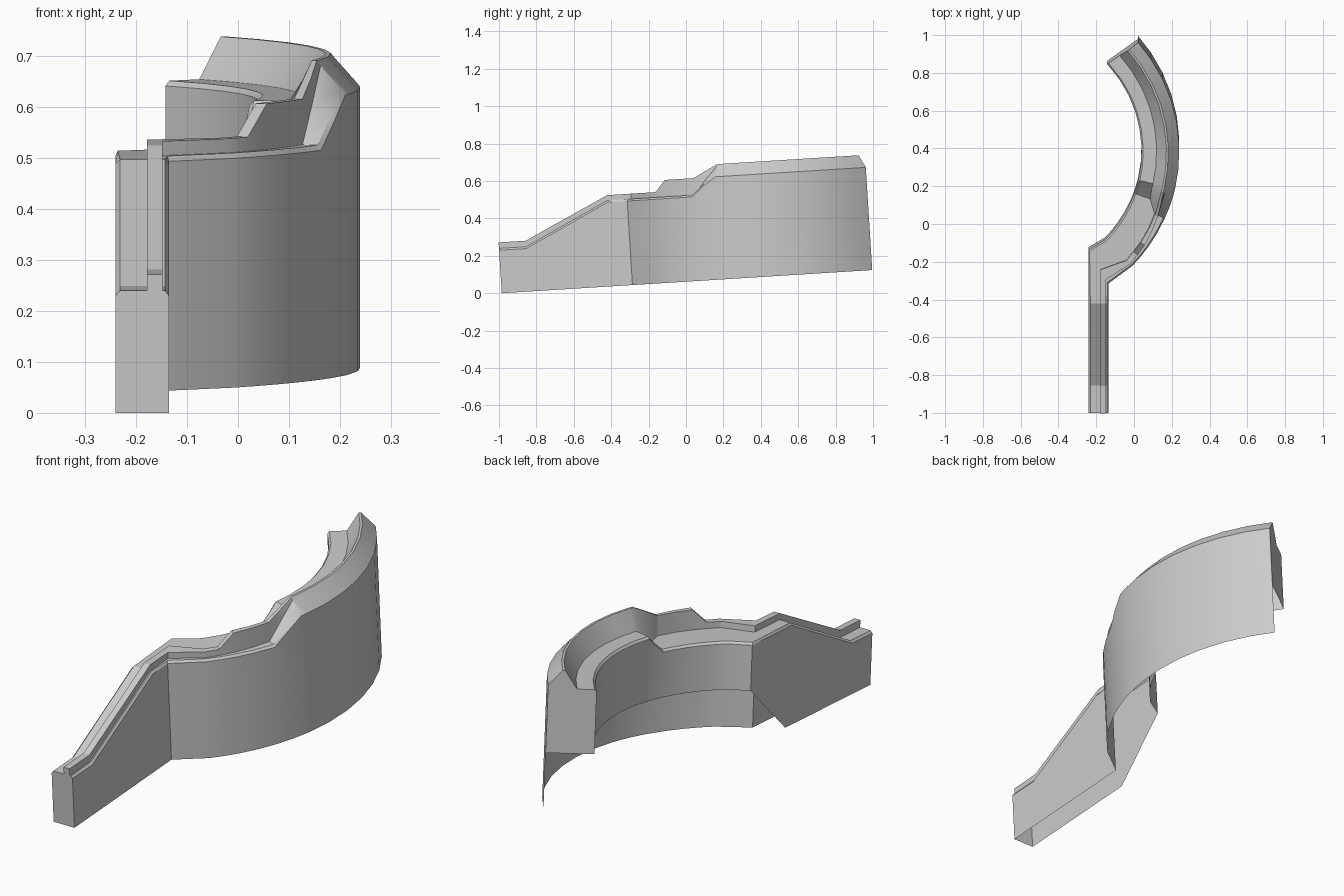
import bpy, bmesh, math
from mathutils import Vector, Matrix

if "Cube" in bpy.data.objects:
    bpy.data.objects.remove(bpy.data.objects["Cube"])

CENTRE, R_OUT, R_IN = Vector((-0.638, 0.42)), 0.878, 0.678
SKIRT = 0.247          # underside height of the inner wall on the bend


def polar(r, deg):
    a = math.radians(deg)
    return CENTRE + Vector((r * math.cos(a), r * math.sin(a)))


def section(o, i, offs, heights, foot):
    """Cross-section from inner foot over the top to outer foot."""
    d3, d4, d5, d6 = offs
    hw, hr, h6, h8 = heights
    w = (i - o).length
    pts = [(w, foot), (w, hw - 0.01), (w - 0.009, hw), (d3, hw), (d4, hr),
           (d5, hr), (d6, h6), (0.008, h8 + 0.01), (0, h8),
           (0, min(SKIRT, h8 - 0.01) if foot else 0.12), (0, 0)]
    n = (i - o).normalized()
    return [Vector((*(o + n * d), z)) for d, z in pts]


sections = []

# straight sloping leg
strip = (0.043, 0.043, 0.013, 0.013)
low, high = (0.24, 0.272, 0.24, 0.23), (0.46, 0.488, 0.46, 0.45)
for y, h in ((-0.985, low), (-0.84, low), (-0.39, high)):
    sections.append(section(Vector((-0.135, y)), Vector((-0.24, y)), strip, h, 0))
# mitred corner
sections.append(section(Vector((-0.135, -0.285)), Vector((-0.24, -0.105)),
                        [d * 2 for d in strip], high, SKIRT))

# bend: angle, offsets from outer face, heights (walkway, ridge, shelf, outer edge)
parapet, p_high = (0.12, 0.068, 0.058, 0.05), (0.535, 0.617, 0.607, 0.55)
bend = [
    (-44.2, (0.045, 0.045, 0.016, 0.016), high),
    (-40, (0.048, 0.048, 0.02, 0.02), high),
    (-35.6, (0.05, 0.05, 0.024, 0.024), (0.46, 0.55, 0.46, 0.45)),
    (-30, (0.053, 0.053, 0.032, 0.032), (0.46, 0.55, 0.46, 0.45)),
    (-24.2, (0.06, 0.058, 0.04, 0.04), (0.46, 0.55, 0.46, 0.45)),
    (-19.5, (0.11, 0.065, 0.05, 0.046), (0.46, 0.585, 0.54, 0.505)),
    (-15, (0.12, 0.068, 0.058, 0.05), (0.51, 0.617, 0.607, 0.55)),
    (-13, parapet, p_high),
] + [(a, parapet, p_high) for a in (-6, 2, 10, 18, 26, 34)]
for a, offs, h in bend:
    sections.append(section(polar(R_OUT, a), polar(R_IN, a), offs, h, SKIRT))
sections.append(section(polar(R_OUT, 41.3), polar(R_IN, 43), parapet, p_high, SKIRT))

# loft, open underneath
bm = bmesh.new()
rings = [[bm.verts.new(p) for p in s] for s in sections]
for a, b in zip(rings, rings[1:]):
    for k in range(len(a) - 1):
        bm.faces.new((a[k], a[k + 1], b[k + 1], b[k]))
# inner wall foot: slanted cut just before the corner
cut = [bm.verts.new((-0.24, -0.37, 0))]
bm.faces.new((rings[2][0], rings[3][0], cut[0]))
# end caps
bm.faces.new(rings[0])
bm.faces.new(rings[-1][:10])
bmesh.ops.recalc_face_normals(bm, faces=bm.faces)

# tilt the whole wall uphill
pivot = Vector((0, -0.985, 0))
tilt = Matrix.Rotation(math.atan(0.0625), 4, 'X')
bmesh.ops.transform(bm, verts=bm.verts,
                    matrix=Matrix.Translation(pivot) @ tilt @ Matrix.Translation(-pivot))

mesh = bpy.data.meshes.new("curved_wall")
bm.to_mesh(mesh)
bm.free()
wall = bpy.data.objects.new("curved_wall", mesh)
bpy.context.collection.objects.link(wall)
bpy.context.view_layer.objects.active = wall
wall.select_set(True)
bpy.ops.object.shade_smooth_by_angle(angle=math.radians(25))
